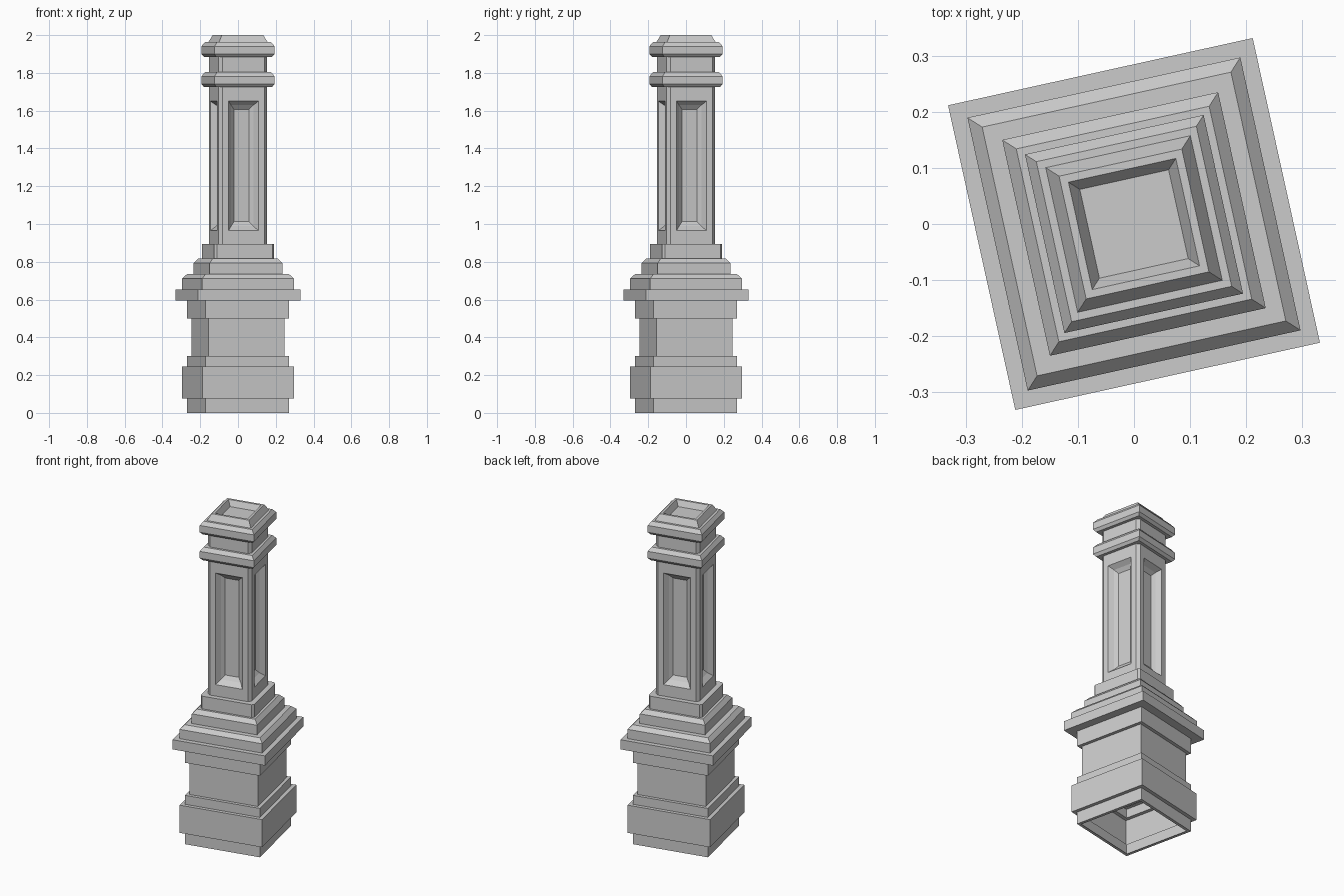
import bpy, bmesh, math
from mathutils import Matrix

if "Cube" in bpy.data.objects:
    bpy.data.objects.remove(bpy.data.objects["Cube"])

TURN = Matrix.Rotation(math.radians(12.45), 4, 'Z')   # whole post is twisted on the grid


def finish(bm, name):
    bmesh.ops.remove_doubles(bm, verts=bm.verts, dist=0.0002)
    bmesh.ops.recalc_face_normals(bm, faces=bm.faces)
    bm.transform(TURN)
    mesh = bpy.data.meshes.new(name)
    bm.to_mesh(mesh)
    bm.free()
    bpy.context.collection.objects.link(bpy.data.objects.new(name, mesh))


def bridge(bm, a, b):
    n = len(a)
    for i in range(n):
        bm.faces.new((a[i], a[(i + 1) % n], b[(i + 1) % n], b[i]))


def square_loft(name, profile, cut=0.0, cap_bottom=True):
    """Stack square rings (half width, height); cut trims the corners."""
    bm = bmesh.new()
    rings = []
    for h, z in profile:
        ring = []
        for sx, sy in ((1, 1), (-1, 1), (-1, -1), (1, -1)):
            pts = [(h * sx, h * sy)]
            if cut:
                pts = [(h * sx, (h - cut) * sy), ((h - cut) * sx, h * sy)]
                if sx * sy < 0:
                    pts.reverse()
            ring += [bm.verts.new((x, y, z)) for x, y in pts]
        rings.append(ring)
    for a, b in zip(rings, rings[1:]):
        bridge(bm, a, b)
    bm.faces.new(rings[-1])
    if cap_bottom:
        bm.faces.new(rings[0])
    finish(bm, name)


# stepped plinth, hollow underneath
square_loft("plinth", [
    (.208, 0), (.226, 0), (.226, .075), (.248, .075), (.248, .245), (.226, .245),
    (.226, .30), (.206, .30), (.206, .50), (.226, .50), (.226, .595), (.278, .595),
    (.278, .654), (.249, .654), (.249, .711), (.227, .734), (.197, .734),
    (.197, .793), (.176, .817), (.15, .817)], cap_bottom=False)

# block under the shaft
square_loft("shaft_base", [(.162, .817), (.162, .895)], cut=.012)

# shaft with a moulded recessed panel on each side
H, CUT, Z0, Z1 = .132, .018, .895, 1.73
bm = bmesh.new()
for k in range(4):
    rot = Matrix.Rotation(k * math.pi / 2, 4, 'Z')
    rings = []
    # half width, depth, bottom, top
    for w, d, lo, hi in ((H - CUT, 0, Z0, Z1), (.081, 0, .965, 1.65),
                         (.060, .028, .989, 1.629), (.041, .045, 1.012, 1.607)):
        y = d - H
        ring = [bm.verts.new((x, y, z)) for x, z in ((-w, lo), (w, lo), (w, hi), (-w, hi))]
        bmesh.ops.transform(bm, matrix=rot, verts=ring)
        rings.append(ring)
    for a, b in zip(rings, rings[1:]):
        bridge(bm, a, b)
    bm.faces.new(rings[-1])
    # trimmed corner beside this panel
    corner = [bm.verts.new(p) for p in ((H - CUT, -H, Z0), (H, CUT - H, Z0),
                                        (H, CUT - H, Z1), (H - CUT, -H, Z1))]
    bmesh.ops.transform(bm, matrix=rot, verts=corner)
    bm.faces.new(corner)
finish(bm, "shaft")

# two chamfered collars with a neck between
for name, z in (("lower_collar", 1.724), ("upper_collar", 1.883)):
    square_loft(name, [(.150, z), (.163, z + .016), (.163, z + .058), (.146, z + .08)])
square_loft("neck", [(H, 1.804), (H, 1.883)], cut=CUT)

# cap with a sunken top
square_loft("cap", [(H, 1.963), (.112, 2.0), (.098, 2.0), (.081, 1.966)])
